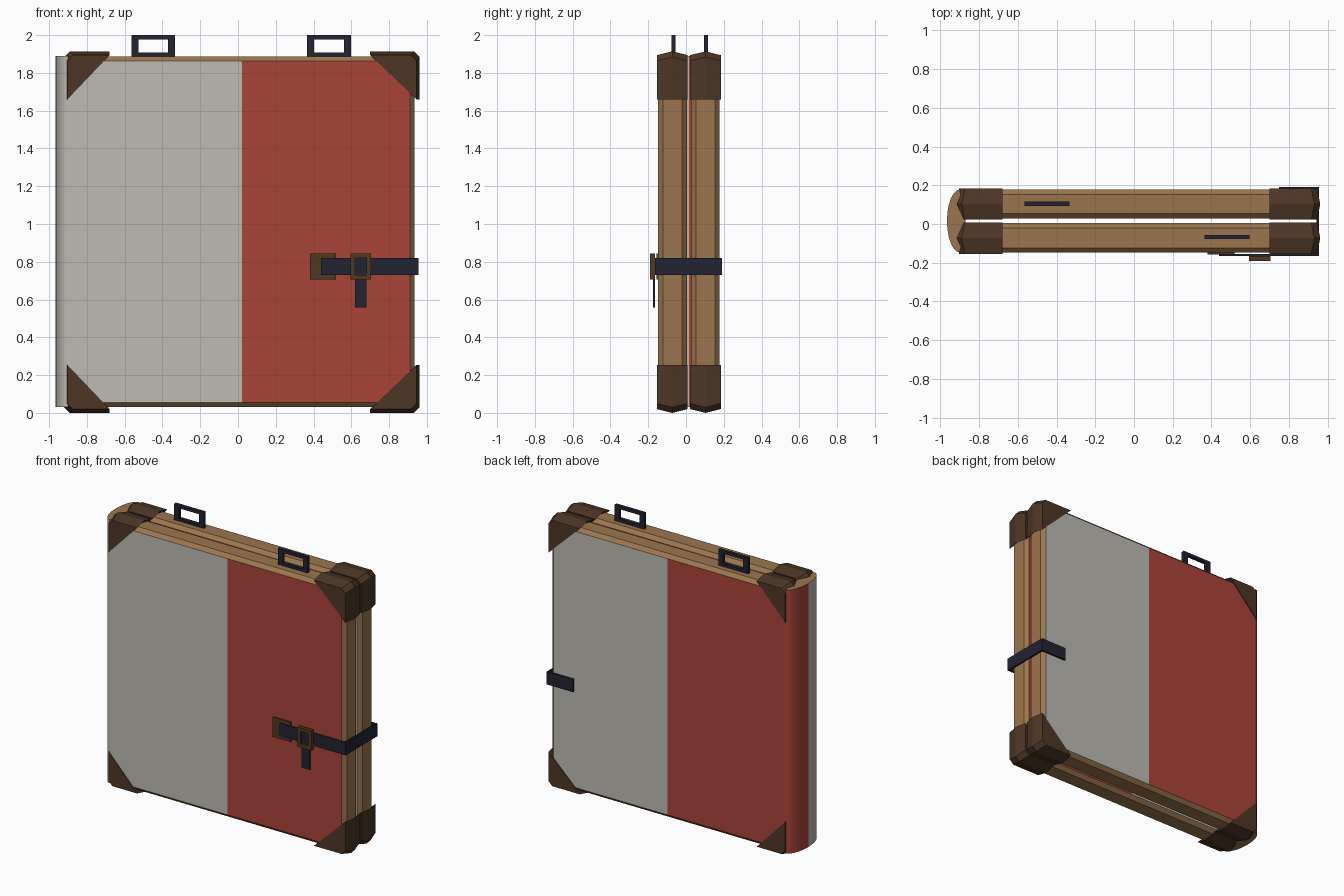
import bpy, bmesh, math
from mathutils import Vector

cube = bpy.data.objects.get("Cube")
if cube:
    bpy.data.objects.remove(cube, do_unlink=True)


def material(name, rgb):
    lin = [((c / 255 + 0.055) / 1.055) ** 2.4 for c in rgb] + [1]
    m = bpy.data.materials.new(name)
    m.use_nodes = True
    m.diffuse_color = lin
    m.node_tree.nodes["Principled BSDF"].inputs["Base Color"].default_value = lin
    return m


GREY = material("grey cloth", (190, 187, 178))
RED = material("red cloth", (170, 68, 57))
WOOD = material("wood", (155, 118, 78))
LEATHER = material("brown leather", (78, 54, 37))
STRAP = material("dark strap", (34, 35, 49))
BRASS = material("buckle brown", (80, 58, 33))

SEAM = 0.02      # x where the two cloth colours meet
MID_Y = 0.016    # middle of the gap between the halves
MID_Z = 0.957    # middle height of the case


def loft(name, loops, mats, rule=None, ring=False, split=None):
    """Skin equal-length loops; cap the ends or close them into a ring."""
    bm = bmesh.new()
    rows = [[bm.verts.new(p) for p in loop] for loop in loops]
    n = len(rows[0])
    pairs = list(zip(rows, rows[1:]))
    if ring:
        pairs.append((rows[-1], rows[0]))
    else:
        bm.faces.new(rows[0])
        bm.faces.new(rows[-1])
    for a, b in pairs:
        for i in range(n):
            j = (i + 1) % n
            bm.faces.new((a[i], a[j], b[j], b[i]))
    if split is not None:
        bmesh.ops.bisect_plane(bm, geom=bm.verts[:] + bm.edges[:] + bm.faces[:],
                               plane_co=(split, 0, 0), plane_no=(1, 0, 0))
    bmesh.ops.recalc_face_normals(bm, faces=bm.faces[:])
    bm.normal_update()
    if rule:
        for f in bm.faces:
            f.material_index = rule(f.calc_center_median(), f.normal)
    mesh = bpy.data.meshes.new(name)
    bm.to_mesh(mesh)
    bm.free()
    for m in mats:
        mesh.materials.append(m)
    ob = bpy.data.objects.new(name, mesh)
    bpy.context.collection.objects.link(ob)
    return ob


def rect(x0, x1, z0, z1, y):
    return [(x0, y, z0), (x1, y, z0), (x1, y, z1), (x0, y, z1)]


def box(name, x, y, z, mat):
    return loft(name, [rect(*x, *z, y[0]), rect(*x, *z, y[1])], [mat])


def frame(name, x, y, z, bar_x, bar_z, mat):
    outer, inner = (*x, *z), (x[0] + bar_x, x[1] - bar_x, z[0] + bar_z, z[1] - bar_z)
    return loft(name, [rect(*outer, y[0]), rect(*outer, y[1]),
                       rect(*inner, y[1]), rect(*inner, y[0])], [mat], ring=True)


# Two case halves: wooden rims with chamfers, cloth on the broad faces
def half(name, y0, y1, flip):
    c = 0.025
    face = (-0.9, 0.91, 0.055, 1.862)
    rim = (-0.9, 0.935, 0.03, 1.887)

    def rule(centre, normal):
        if abs(normal.y) < 0.9:
            return 0
        return 1 if (centre.x < SEAM) != flip else 2

    loft(name, [rect(*face, y0), rect(*rim, y0 + c), rect(*rim, y1 - c), rect(*face, y1)],
         [WOOD, GREY, RED], rule, split=SEAM)


half("front_half", -0.148, 0.004, False)
half("back_half", 0.028, 0.178, True)

# Rounded spine, split in colour along its middle, wooden at both ends
SEGMENTS = 12
arc = []
for i in range(SEGMENTS + 1):
    a = math.pi * (i / SEGMENTS - 0.5)
    arc.append((-0.9 - 0.066 * math.cos(a), MID_Y + 0.162 * math.sin(a)))
arc.append((-0.87, MID_Y))
spine = loft("spine", [[(x, y, z) for x, y in arc] for z in (0.03, 1.889)],
             [WOOD, GREY, RED],
             lambda c, n: 0 if abs(n.z) > 0.9 else 1 if c.y < MID_Y else 2)


# Leather corner guards, each with a low ridge round its outer edge
def corner(name, sx, sz, y0, y1):
    edge, start = (0.945, 0.70) if sx > 0 else (0.903, 0.68)
    top, low, cut, ridge = 0.937, 0.703, 0.03, 0.017

    def outline(y, out):
        e, t = edge + out, top + out * 1.18
        pts = [(start, t), (e - cut, t), (e, t - cut), (e, low)]
        return [(sx * x, y, MID_Z + sz * z) for x, z in pts]

    loft(name, [outline(y0, 0), outline((y0 + y1) / 2, ridge), outline(y1, 0)], [LEATHER])


for half_name, y0, y1 in (("front", -0.154, 0.009), ("back", 0.022, 0.184)):
    for side, sx in (("left", 1), ("right", -1)):
        for level, sz in (("top", 1), ("bottom", -1)):
            corner(f"{half_name}_{side}_{level}_corner", sx, sz, y0, y1)

# Carrying handles, one on each half
for name, x, y in (("back_handle", -0.565, 0.105), ("front_handle", 0.365, -0.067)):
    frame(name, (x, x + 0.232), (y - 0.011, y + 0.011), (1.885, 2.0), 0.037, 0.022, STRAP)

# Closing strap wrapping the open side
BAND = (0.73, 0.82)
box("strap_front", (0.44, 0.955), (-0.165, -0.155), BAND, STRAP)
box("strap_side", (0.943, 0.955), (-0.165, 0.19), BAND, STRAP)
box("strap_back", (0.75, 0.955), (0.178, 0.19), BAND, STRAP)
box("strap_tail", (0.62, 0.68), (-0.175, -0.165), (0.558, 0.82), STRAP)

# Strap anchor patch and buckle
box("strap_patch", (0.38, 0.52), (-0.157, -0.147), (0.705, 0.845), BRASS)
frame("buckle", (0.595, 0.705), (-0.19, -0.164), (0.705, 0.845), 0.025, 0.025, BRASS)

# Smooth the curved spine while keeping its ends sharp
bpy.ops.object.select_all(action="DESELECT")
spine.select_set(True)
bpy.context.view_layer.objects.active = spine
bpy.ops.object.shade_smooth_by_angle(angle=math.radians(35))
